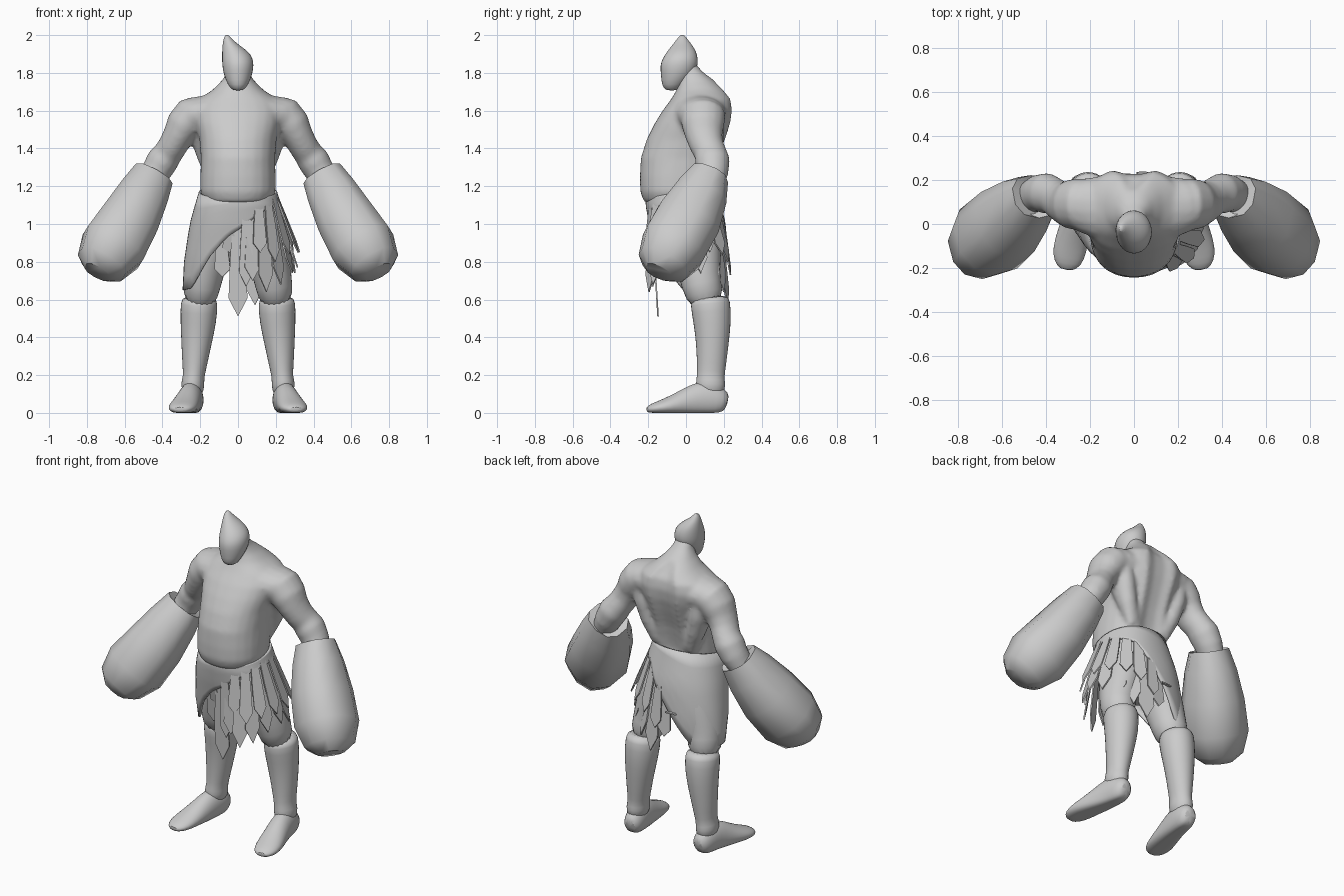
import bpy, bmesh, math
from mathutils import Vector

cube = bpy.data.objects.get("Cube")
if cube:
    bpy.data.objects.remove(cube, do_unlink=True)

grey = bpy.data.materials.new("plain grey")
grey.use_nodes = True
grey.diffuse_color = (0.6, 0.6, 0.6, 1)
grey.node_tree.nodes["Principled BSDF"].inputs["Base Color"].default_value = (0.6, 0.6, 0.6, 1)


def interp(table, value):
    """Piecewise linear lookup in a list of (key, value) pairs."""
    if value <= table[0][0]:
        return table[0][1]
    for (k0, v0), (k1, v1) in zip(table, table[1:]):
        if value <= k1:
            return v0 + (v1 - v0) * (value - k0) / (k1 - k0)
    return table[-1][1]


def oval(angle, power=2.0):
    """Point on a unit superellipse."""
    c, s = math.cos(angle), math.sin(angle)
    return (math.copysign(abs(c) ** (2 / power), c),
            math.copysign(abs(s) ** (2 / power), s))


def finish(name, bm, smooth_angle=50, subdivide=0, thickness=0, blend=0):
    """Turn a bmesh into an object, with optional modifiers."""
    bmesh.ops.recalc_face_normals(bm, faces=bm.faces)
    mesh = bpy.data.meshes.new(name)
    bm.to_mesh(mesh)
    bm.free()
    mesh.materials.append(grey)
    obj = bpy.data.objects.new(name, mesh)
    bpy.context.collection.objects.link(obj)
    if thickness:
        mod = obj.modifiers.new("thickness", "SOLIDIFY")
        mod.thickness = thickness
        mod.offset = 0
    if subdivide:
        mod = obj.modifiers.new("rounding", "SUBSURF")
        mod.levels = mod.render_levels = subdivide
    if blend:
        mod = obj.modifiers.new("merge", "REMESH")
        mod.mode = "VOXEL"
        mod.voxel_size = blend
        mod.use_smooth_shade = True
        mod = obj.modifiers.new("soften", "SMOOTH")
        mod.factor = 0.5
        mod.iterations = 8
    elif smooth_angle:
        bpy.ops.object.select_all(action="DESELECT")
        obj.select_set(True)
        bpy.context.view_layer.objects.active = obj
        bpy.ops.object.shade_smooth_by_angle(angle=math.radians(smooth_angle))


def add_loft(bm, sections, side=1, sides=16, power=2.0, ref=(0, 1, 0), level=False, adjust=None):
    """Skin oval sections (x, y, z, half width, half depth) along their path."""
    centres = [Vector(s[:3]) for s in sections]
    rings = []
    for i, section in enumerate(sections):
        along = Vector((0, 0, 1))
        if not level:
            along = (centres[min(i + 1, len(centres) - 1)] - centres[max(i - 1, 0)]).normalized()
        u = Vector(ref).cross(along).normalized()
        v = along.cross(u)
        ring = []
        for k in range(sides):
            c, s = oval(math.tau * (k + 0.5) / sides, power)
            p = centres[i] + u * c * section[3] + v * s * section[4]
            if adjust:
                adjust(p)
            ring.append(bm.verts.new((p.x * side, p.y, p.z)))
        rings.append(ring)
    for low, high in zip(rings, rings[1:]):
        for k in range(sides):
            n = (k + 1) % sides
            bm.faces.new((low[k], low[n], high[n], high[k]))
    bm.faces.new(rings[0])
    bm.faces.new(rings[-1])


def loft(name, sections, subdivide=1, smooth_angle=50, **options):
    bm = bmesh.new()
    add_loft(bm, sections, **options)
    finish(name, bm, smooth_angle, subdivide)


def spine_groove(p):
    if p.y > 0.1 and p.z < 1.72 and abs(p.x) < 0.05:
        p.y -= 0.03


def flat_sole(p):
    p.z = max(p.z, 0)


# Torso: height, front, back, half width from the belly up to the neck
profile = [(1.09, -.15, .1, .13), (1.12, -.225, .14, .18), (1.17, -.243, .15, .2),
           (1.25, -.245, .165, .2), (1.35, -.24, .19, .197), (1.45, -.208, .225, .205),
           (1.53, -.168, .25, .225), (1.60, -.125, .26, .235), (1.66, -.08, .25, .21),
           (1.71, -.05, .21, .135), (1.76, -.035, .15, .085), (1.80, -.035, .095, .06),
           (1.86, -.04, .04, .045)]
body = bmesh.new()
add_loft(body, [(0, (f + b) / 2, z, w, (b - f) / 2) for z, f, b, w in profile],
         sides=24, power=2.25, level=True, adjust=spine_groove)
add_loft(body, [(0, -.01, 1.17, .17, .14), (0, 0, 1.05, .19, .16),
                (0, .03, .92, .19, .15), (0, .06, .8, .09, .09)], power=2.2, level=True)
for side in (1, -1):
    # Muscle sweeping from shoulder to waist, then the chest to shoulder bridge
    add_loft(body, [(.1, .12, 1.22, .05, .03), (.155, .125, 1.34, .055, .06),
                    (.185, .12, 1.45, .065, .085), (.2, .1, 1.56, .07, .1)], side)
    add_loft(body, [(.08, .07, 1.57, .09, .16), (.16, .075, 1.585, .1, .145),
                    (.23, .085, 1.575, .1, .125), (.275, .09, 1.54, .09, .11)], side)
    # Arm
    add_loft(body, [(.2, .09, 1.585, .08, .11), (.245, .09, 1.575, .102, .12),
                    (.285, .09, 1.525, .098, .115), (.315, .095, 1.47, .083, .1),
                    (.345, .11, 1.415, .078, .09), (.37, .13, 1.375, .078, .086),
                    (.4, .14, 1.335, .086, .094), (.435, .14, 1.275, .08, .085),
                    (.48, .12, 1.2, .066, .075)], side)
finish("body", body, blend=0.013)

# Head with a flat chin, drawn up into a leaning tuft
loft("head", [(0, -.075, 1.705, .03, .035), (0, -.07, 1.735, .055, .06),
              (0, -.045, 1.79, .078, .09), (0, -.037, 1.84, .086, .104),
              (-.003, -.03, 1.88, .084, .095), (-.016, -.023, 1.915, .07, .078),
              (-.036, -.02, 1.945, .047, .056), (-.052, -.02, 1.972, .028, .034),
              (-.06, -.02, 2.003, .008, .01)], sides=14, level=True)

for label, side in (("left", 1), ("right", -1)):
    # Oversized blunt mitt with a cuff
    loft(label + "_mitt",
         [(.47, .105, 1.215, .07, .07), (.45, .125, 1.255, .115, .105),
          (.50, .08, 1.16, .138, .145), (.575, .01, 1.02, .162, .178),
          (.662, -.068, .878, .178, .178), (.723, -.125, .785, .138, .14),
          (.745, -.145, .745, .075, .075)],
         side=side, sides=10, power=2.4, subdivide=0, smooth_angle=42)
    loft(label + "_thigh",
         [(.12, .03, 1.05, .1, .14), (.135, .05, .9, .115, .14), (.175, .07, .76, .108, .118),
          (.19, .08, .68, .1, .106), (.205, .115, .57, .09, .1)], side=side)
    loft(label + "_boot_shaft",
         [(.205, .125, .615, .085, .092), (.205, .128, .59, .102, .11),
          (.21, .14, .48, .097, .102), (.22, .14, .37, .082, .088),
          (.23, .135, .25, .066, .078), (.235, .13, .185, .056, .073),
          (.24, .13, .16, .065, .081), (.24, .13, .08, .055, .075)], side=side)
    loft(label + "_foot",
         [(.235, .22, .05, .035, .04), (.237, .19, .06, .058, .075), (.245, .12, .075, .064, .1),
          (.255, .05, .065, .066, .095), (.275, -.04, .045, .074, .064),
          (.294, -.12, .03, .08, .042), (.302, -.18, .022, .064, .028),
          (.306, -.21, .015, .03, .014)],
         side=side, ref=(0, 0, 1), adjust=flat_sole)

# Wrapped cloth with a slanting hem, longest over the right thigh
WIDTH = [(.6, .29), (.8, .28), (1, .25), (1.1, .222), (1.2, .192)]
FRONT = [(.6, -.06), (.8, -.14), (1, -.19), (1.1, -.208), (1.2, -.205)]
BACK = [(.6, .19), (.8, .215), (1, .205), (1.2, .155)]
HEM_FRONT = [(-1, .65), (-.85, .66), (-.5, .83), (-.2, .93), (.4, 1.05), (1, 1.12)]
HEM_BACK = [(-1, .65), (-.6, .63), (-.35, .72), (.1, .93), (.5, 1.08), (1, 1.12)]


def skin(angle, z):
    c, s = oval(angle, 2.2)
    front, back = interp(FRONT, z), interp(BACK, z)
    return Vector((interp(WIDTH, z) * c, (front + back) / 2 + (back - front) / 2 * s, z))


def hem(angle):
    return interp(HEM_BACK if math.sin(angle) > 0 else HEM_FRONT, math.cos(angle))


bm = bmesh.new()
COLS, ROWS = 48, 8
grid = []
for r in range(ROWS):
    row = []
    for k in range(COLS):
        a = math.tau * k / COLS
        top = 1.17 + 0.035 * math.sin(a)
        row.append(bm.verts.new(skin(a, top + (hem(a) - top) * r / (ROWS - 1))))
    grid.append(row)
for upper, lower in zip(grid, grid[1:]):
    for k in range(COLS):
        n = (k + 1) % COLS
        bm.faces.new((upper[k], upper[n], lower[n], lower[k]))
finish("wrapped_cloth", bm, thickness=0.012)


# Pointed strips hanging in two layers from the hem
def strip(name, degrees, tip, width, push):
    a = math.radians(degrees)
    top = skin(a, hem(a) + 0.03)
    across = (skin(a + 0.1, top.z) - skin(a - 0.1, top.z)).normalized()
    out = Vector((across.y, -across.x, 0))
    top += out * (push - 0.012)
    flare = 0.12 * max(out.x, 0) - 0.03 * max(-out.y, 0) + 0.02 * max(out.y, 0)
    end = top + out * flare + Vector((0, 0, tip - top.z))
    bm = bmesh.new()
    rows = []
    for t, w in ((0, .6), (.4, .85), (.8, 1)):
        mid = top.lerp(end, t)
        rows.append([bm.verts.new(mid + across * width * w * s / 2) for s in (-1, 1)])
    for (p, q), (m, n) in zip(rows, rows[1:]):
        bm.faces.new((p, q, n, m))
    bm.faces.new((*rows[-1], bm.verts.new(end)))
    finish(name, bm, smooth_angle=0, thickness=0.008)


tips = [.72, .51, .7, .64, .68, .74, .77, .74, .68, .64, .57, .68]
for i, tip in enumerate(tips):
    angle = -108 + 18 * i
    strip(f"long_strip_{i + 1}", angle, tip, 0.1 if tip < .6 else 0.085, 0)
    strip(f"short_strip_{i + 1}", angle + 9, min(tip + .16, .85), 0.075, 0.012)
